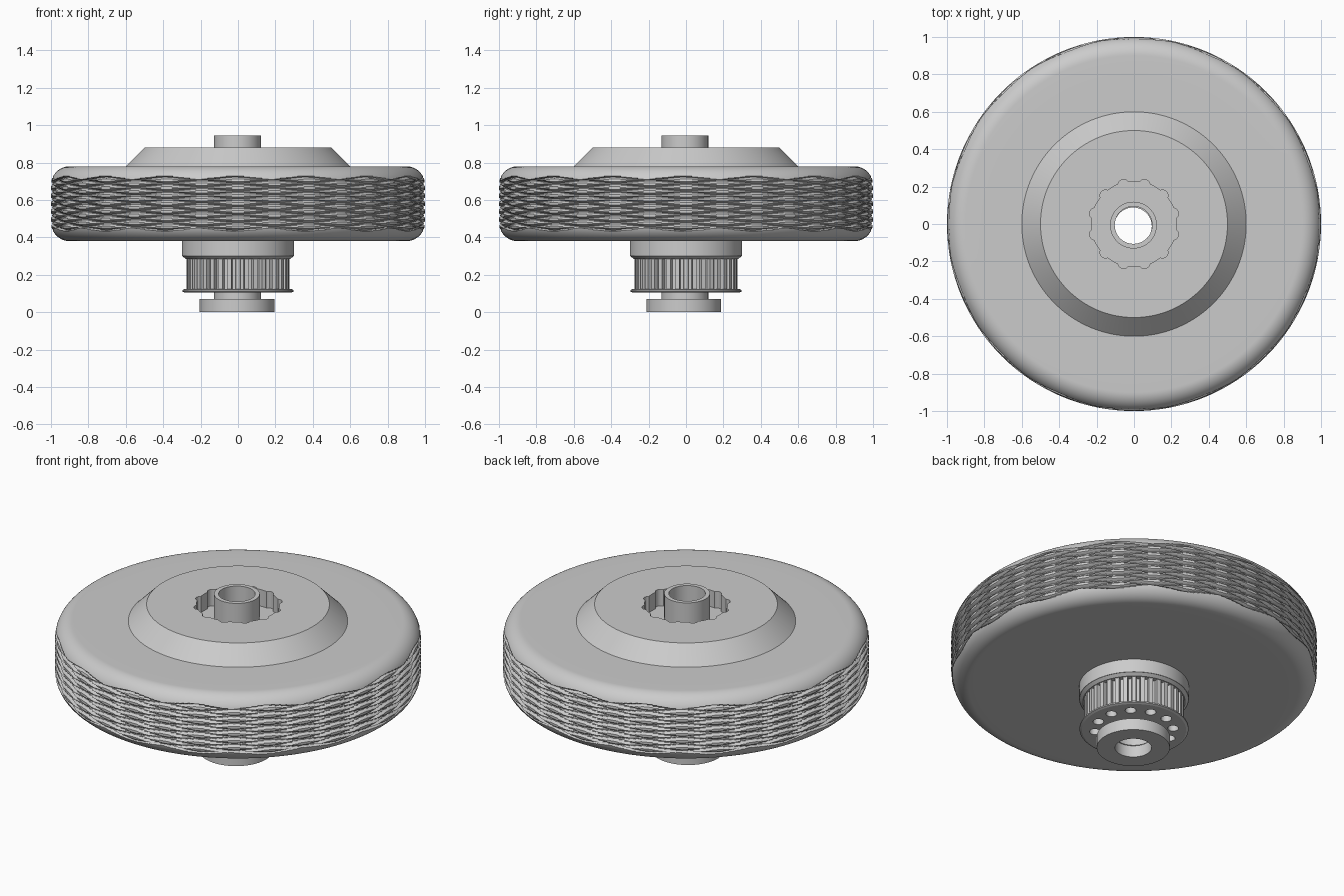
import bpy
import bmesh
from math import sin, cos, pi, tau, sqrt, floor, radians

cube = bpy.data.objects.get("Cube")
if cube:
    bpy.data.objects.remove(cube, do_unlink=True)

GREY = (0.6, 0.6, 0.6, 1)
grey = bpy.data.materials.new("plain grey")
grey.use_nodes = True
grey.diffuse_color = GREY
grey.node_tree.nodes["Principled BSDF"].inputs["Base Color"].default_value = GREY


def finish(name, mesh, at=(0, 0), angle=30):
    obj = bpy.data.objects.new(name, mesh)
    bpy.context.collection.objects.link(obj)
    obj.location = (*at, 0)
    mesh.materials.clear()
    mesh.materials.append(grey)
    bpy.ops.object.select_all(action="DESELECT")
    obj.select_set(True)
    bpy.context.view_layer.objects.active = obj
    bpy.ops.object.shade_smooth_by_angle(angle=radians(angle))
    return obj


def lathe(name, profile, n=96, closed=True, groove=None, at=(0, 0)):
    """Spin (radius, z) points round the z axis; groove cuts into the radius."""
    bm = bmesh.new()
    rings = []
    for i in range(n):
        t = tau * i / n
        ring = []
        for r, z in profile:
            if groove:
                r -= groove(t, z)
            ring.append(bm.verts.new((r * cos(t), r * sin(t), z)))
        rings.append(ring)
    count = len(profile)
    for i in range(n):
        a, b = rings[i], rings[(i + 1) % n]
        for j in range(count if closed else count - 1):
            k = (j + 1) % count
            bm.faces.new((a[j], b[j], b[k], a[k]))
    bmesh.ops.recalc_face_normals(bm, faces=bm.faces)
    mesh = bpy.data.meshes.new(name)
    bm.to_mesh(mesh)
    bm.free()
    return finish(name, mesh, at)


def circle(r, n=96, cx=0, cy=0):
    return [(cx + r * cos(tau * i / n), cy + r * sin(tau * i / n)) for i in range(n)]


def plate(name, loops, z0, z1):
    """Extrude an outline with holes into a flat plate."""
    curve = bpy.data.curves.new(name, "CURVE")
    curve.dimensions = "2D"
    curve.fill_mode = "BOTH"
    curve.extrude = (z1 - z0) / 2
    for loop in loops:
        spline = curve.splines.new("POLY")
        spline.points.add(len(loop) - 1)
        for p, (x, y) in zip(spline.points, loop):
            p.co = (x, y, 0, 1)
        spline.use_cyclic_u = True
    temp = bpy.data.objects.new(name + "_outline", curve)
    bpy.context.collection.objects.link(temp)
    bpy.context.view_layer.update()
    graph = bpy.context.evaluated_depsgraph_get()
    mesh = bpy.data.meshes.new_from_object(temp.evaluated_get(graph))
    bpy.data.objects.remove(temp, do_unlink=True)
    bm = bmesh.new()
    bm.from_mesh(mesh)
    bmesh.ops.remove_doubles(bm, verts=bm.verts, dist=0.0001)
    bmesh.ops.recalc_face_normals(bm, faces=bm.faces)
    bmesh.ops.translate(bm, verts=bm.verts, vec=(0, 0, (z0 + z1) / 2))
    bm.to_mesh(mesh)
    bm.free()
    mesh.name = name
    return finish(name, mesh)


# Tyre with a diamond tread
MID, HALF, CORNER = 0.58, 0.2, 0.1
CELL, AROUND, STEPS = 0.042, 16, 12


def tread(t, z):
    h = (z - MID) / CELL + 1e-5
    a = AROUND * t / tau + 0.5 + 2e-5
    u, v = h + a, h - a
    centre = CELL * (floor(u) + floor(v) + 1) / 2
    if abs(centre) > 0.13:
        return 0
    edge = min(abs(u - round(u)), abs(v - round(v)))
    return 0.02 * max(0, 1 - edge / 0.25)


def tyre_radius(dz):
    over = max(0, abs(dz) - (HALF - CORNER))
    return 1 - CORNER + sqrt(max(0, CORNER ** 2 - over ** 2))


rows = 7 * STEPS // 2 + 1
heights = [CELL * j / STEPS for j in range(-rows, rows + 1)]
last = heights[-1]
shoulder = [HALF - CORNER + CORNER * sin(pi / 2 * k / 16) for k in range(17)]
shoulder = [s for s in shoulder if s > last + 0.004]
heights = [-s for s in reversed(shoulder)] + heights + shoulder
profile = [(0.8, MID - HALF)]
profile += [(tyre_radius(d), MID + d) for d in heights]
profile += [(0.8, MID + HALF)]
lathe("tyre", profile, AROUND * STEPS, groove=tread)

# Flat wheel disc, flush with the tyre
plate("wheel_disc", [circle(0.8, 192), circle(0.115)], 0.38, 0.78)

# Raised hub with a scalloped bore
bore = []
for i in range(360):
    t = tau * i / 360
    off = (t - pi / 12 + pi / 12) % (pi / 6) - pi / 12
    side = 0.215 * sin(off)
    r = 0.228
    if abs(side) < 0.03:
        r = max(r, 0.215 * cos(off) + sqrt(0.03 ** 2 - side ** 2))
    bore.append((r * cos(t), r * sin(t)))
plate("hub_cap", [circle(0.5, 128), bore], 0.78, 0.88)
lathe("hub_slope", [(0.6, 0.78), (0.5, 0.88)], 128, closed=False)

# Belt pulley with a ring of twelve through holes
holes = [circle(0.115)]
for k in range(12):
    t = pi / 12 + k * pi / 6
    holes.append(circle(0.03, 24, 0.215 * cos(t), 0.215 * sin(t)))
TEETH = 36
teeth = []
for k in range(TEETH):
    for share, r in ((-0.3, 0.25), (-0.25, 0.275), (0.25, 0.275), (0.3, 0.25)):
        t = tau * (k + share) / TEETH
        teeth.append((r * cos(t), r * sin(t)))
plate("pulley_teeth", [teeth] + holes, 0.125, 0.285)
plate("pulley_collar", [circle(0.3)] + holes, 0.30, 0.38)
plate("pulley_collar_base", [circle(0.28)] + holes, 0.285, 0.30)
lathe("pulley_collar_chamfer", [(0.28, 0.285), (0.298, 0.30)], closed=False)
plate("pulley_flange", [circle(0.285)] + holes, 0.105, 0.125)
lathe("pulley_flange_rim", [(0.285, 0.105), (0.298, 0.11), (0.298, 0.118), (0.285, 0.125)],
      closed=False)

# Hollow spindle and its foot
lathe("spindle", [(0.1, 0.07), (0.125, 0.07), (0.125, 0.945), (0.1, 0.945)],
      at=(-0.003, -0.006))
lathe("foot", [(0.1, 0), (0.2, 0), (0.2, 0.07), (0.1, 0.07)], at=(-0.005, -0.012))
